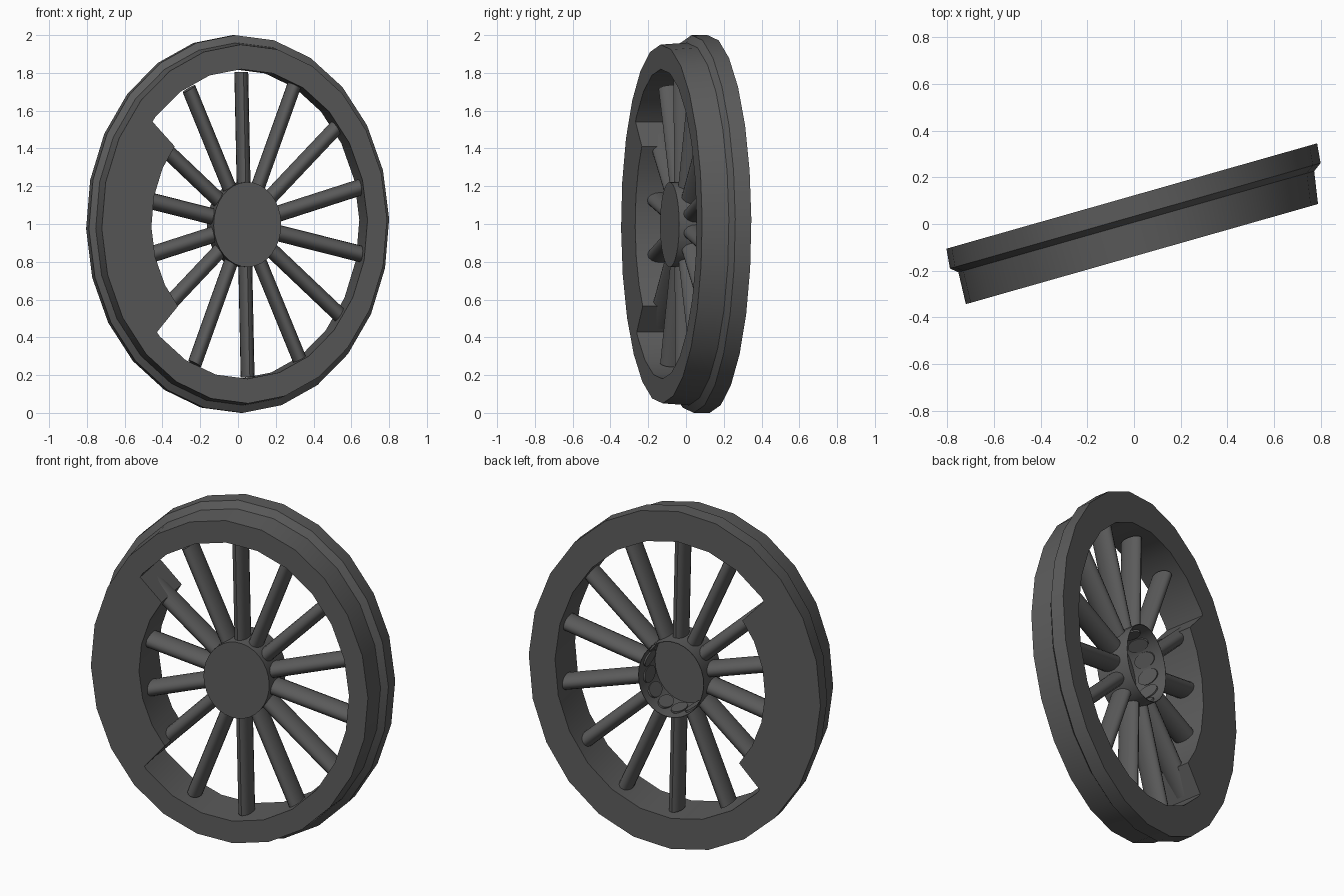
import bpy, bmesh, math
from mathutils import Vector

if "Cube" in bpy.data.objects:
    bpy.data.objects.remove(bpy.data.objects["Cube"])

# Wheel frame: u across, d along the axle toward the front, w up
U = Vector((0.795, 0.226, 0))
D = Vector((0.175, -1, 0))
W = Vector((0, 0, 1))
C = Vector((0.0115, 0, 1))
HUB_SHIFT = U * 0.028 - W * 0.003   # hub and spokes sit slightly off centre
ROLL = math.radians(1.5)

metal = bpy.data.materials.new("dark_grey_metal")
metal.diffuse_color = (0.105, 0.105, 0.105, 1)
metal.use_nodes = True
metal.node_tree.nodes["Principled BSDF"].inputs["Base Color"].default_value = metal.diffuse_color


def place(r, ang, d, side=0, shift=Vector()):
    c, s = math.cos(ang + ROLL), math.sin(ang + ROLL)
    return C + shift + U * (r * c - side * s) + W * (r * s + side * c) + D * d


def finish(bm, name, smooth):
    bmesh.ops.recalc_face_normals(bm, faces=bm.faces)
    mesh = bpy.data.meshes.new(name)
    bm.to_mesh(mesh)
    bm.free()
    ob = bpy.data.objects.new(name, mesh)
    bpy.context.collection.objects.link(ob)
    mesh.materials.append(metal)
    bpy.ops.object.select_all(action='DESELECT')
    ob.select_set(True)
    bpy.context.view_layer.objects.active = ob
    bpy.ops.object.shade_smooth_by_angle(angle=math.radians(smooth))
    return ob


def sweep(name, profile, angles, closed, shift=Vector()):
    """Sweep a closed (radius, depth) profile around the axle."""
    bm = bmesh.new()
    rings = [[bm.verts.new(place(r, a, d, 0, shift)) for r, d in profile] for a in angles]
    n = len(profile)
    for i in range(len(rings) - (0 if closed else 1)):
        A, B = rings[i], rings[(i + 1) % len(rings)]
        for j in range(n):
            k = (j + 1) % n
            bm.faces.new((A[j], A[k], B[k], B[j]))
    if not closed:
        bm.faces.new(rings[0])
        bm.faces.new(rings[-1])
    bmesh.ops.remove_doubles(bm, verts=bm.verts, dist=1e-5)
    return finish(bm, name, 30)


def turn(n):
    return [math.tau * i / n for i in range(n)]


# Rim with flange
sweep("rim", [(0.82, -0.12), (1.0, -0.12), (1.0, -0.035), (0.96, -0.01),
              (0.95, 0.129), (0.82, 0.129)], turn(24), True)

# Counterweight on the left, flush with both rim faces
sweep("counterweight", [(0.62, -0.12), (0.835, -0.12), (0.835, 0.129), (0.62, 0.129)],
      [math.radians(180 + a) for a in (-43, -30, -15, 0, 15, 30, 43)], False)

# Hub: cup with a closed front and an open back
sweep("hub", [(0.0, 0.093), (0.225, 0.093), (0.225, -0.115), (0.222, -0.115),
              (0.222, 0.09), (0.0, 0.09)], turn(32), True, HUB_SHIFT)

# Fourteen oval spokes
bm = bmesh.new()
for i in range(14):
    ang = math.pi / 2 + math.tau * i / 14
    ends = []
    for r in (0.21, 0.808):
        ends.append([bm.verts.new(place(r, ang, 0.002 + 0.066 * math.sin(t),
                                        0.044 * math.cos(t), HUB_SHIFT))
                     for t in turn(16)])
    for j in range(16):
        k = (j + 1) % 16
        bm.faces.new((ends[0][j], ends[0][k], ends[1][k], ends[1][j]))
    bm.faces.new(ends[0])
    bm.faces.new(ends[1])
finish(bm, "spokes", 40)
